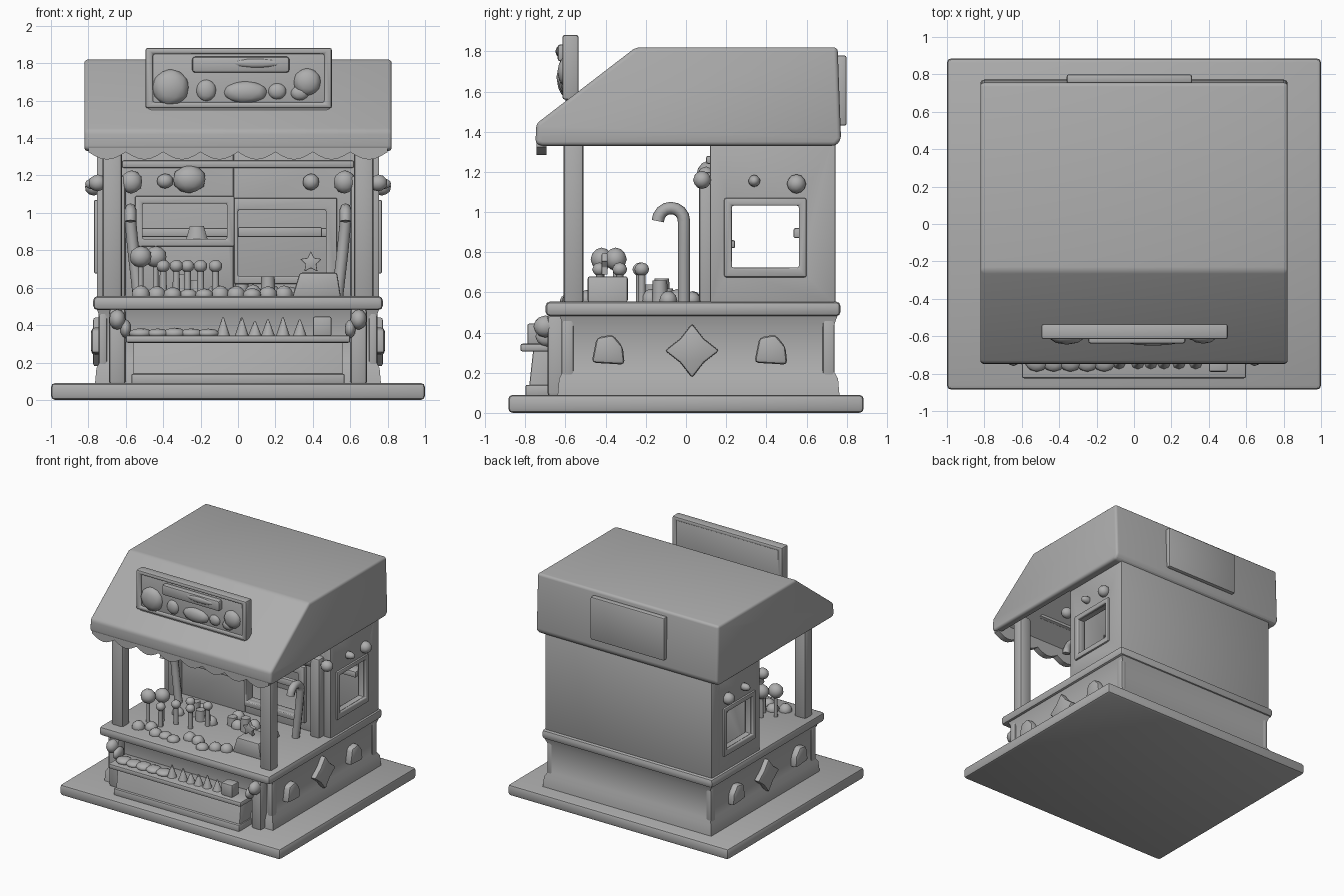
import bpy, bmesh, math, random
from mathutils import Matrix, Vector

if "Cube" in bpy.data.objects:
    bpy.data.objects.remove(bpy.data.objects["Cube"])

random.seed(4)
clay = bpy.data.materials.new("clay_grey")
clay.diffuse_color = (0.42, 0.42, 0.42, 1)
clay.use_nodes = True
clay.node_tree.nodes["Principled BSDF"].inputs["Base Color"].default_value = clay.diffuse_color


def finish(name, bm, bevel=0.0, seg=2, angle=35):
    if bevel:
        edges = [e for e in bm.edges if e.calc_face_angle(0) > 0.35]
        bmesh.ops.bevel(bm, geom=edges, offset=bevel, segments=seg, profile=0.5,
                        affect='EDGES', clamp_overlap=True)
    bmesh.ops.recalc_face_normals(bm, faces=bm.faces)
    me = bpy.data.meshes.new(name)
    bm.to_mesh(me)
    bm.free()
    for p in me.polygons:
        p.use_smooth = True
    me.set_sharp_from_angle(angle=math.radians(angle))
    me.materials.append(clay)
    ob = bpy.data.objects.new(name, me)
    bpy.context.collection.objects.link(ob)
    return ob


def box(name, x0, x1, y0, y1, z0, z1, bevel=0.01):
    bm = bmesh.new()
    m = Matrix.Translation(((x0 + x1) / 2, (y0 + y1) / 2, (z0 + z1) / 2)) @ \
        Matrix.Diagonal((x1 - x0, y1 - y0, z1 - z0, 1))
    bmesh.ops.create_cube(bm, size=1, matrix=m)
    return finish(name, bm, bevel)


def prism(name, pts, axis, d0, d1, bevel=0.0, seg=2):
    """Extrude a 2D profile along x (pts = y,z) or y (pts = x,z)."""
    bm = bmesh.new()
    put = (lambda p, d: (d, p[0], p[1])) if axis == 'x' else (lambda p, d: (p[0], d, p[1]))
    a = [bm.verts.new(put(p, d0)) for p in pts]
    b = [bm.verts.new(put(p, d1)) for p in pts]
    bm.faces.new(a)
    bm.faces.new(b[::-1])
    for i in range(len(pts)):
        j = (i + 1) % len(pts)
        bm.faces.new((a[i], a[j], b[j], b[i]))
    bmesh.ops.recalc_face_normals(bm, faces=bm.faces)
    return finish(name, bm, bevel, seg)


def ring(name, axis, outer, inner, d0, d1, bevel=0.008):
    """Rectangular wall with a rectangular opening; rects are (u0, u1, z0, z1)."""
    bm = bmesh.new()
    put = (lambda u, z, d: (d, u, z)) if axis == 'x' else (lambda u, z, d: (u, d, z))
    corners = lambda r: [(r[0], r[2]), (r[1], r[2]), (r[1], r[3]), (r[0], r[3])]
    v = [[bm.verts.new(put(u, z, d)) for u, z in corners(r)]
         for r, d in ((outer, d0), (inner, d0), (inner, d1), (outer, d1))]
    for k in range(4):
        n = v[(k + 1) % 4]
        for i in range(4):
            j = (i + 1) % 4
            bm.faces.new((v[k][i], v[k][j], n[j], n[i]))
    bmesh.ops.recalc_face_normals(bm, faces=bm.faces)
    return finish(name, bm, bevel)


def lump(name, c, s, shape='ball', rot=(0, 0, 0)):
    """Small sweet: s = half sizes."""
    bm = bmesh.new()
    if shape == 'ball':
        bmesh.ops.create_icosphere(bm, subdivisions=2, radius=1)
    else:
        top = {'cone': 0.12, 'drop': 0.62, 'jar': 0.9}[shape]
        bmesh.ops.create_cone(bm, cap_ends=True, segments=8, radius1=1, radius2=top, depth=2)
    m = Matrix.Translation(c) @ Matrix.Rotation(rot[0], 4, 'X') @ \
        Matrix.Rotation(rot[1], 4, 'Y') @ Matrix.Diagonal((*s, 1))
    bmesh.ops.transform(bm, matrix=m, verts=bm.verts)
    return finish(name, bm, angle=50)


def star(cu, cz, r, n=4, k=0.62):
    return [(cu + (r if i % 2 == 0 else r * k) * math.cos(math.pi * i / n + math.pi / 2),
             cz + (r if i % 2 == 0 else r * k) * math.sin(math.pi * i / n + math.pi / 2))
            for i in range(2 * n)]


# Ground slab and counter with flared foot and lip
box("base_slab", -1, 1, -0.885, 0.885, 0, 0.09, 0.022)
bm = bmesh.new()
prev = None
for z, g in ((0.08, 0.03), (0.17, 0.022), (0.21, 0.0), (0.43, 0.0), (0.50, 0.025)):
    cur = [bm.verts.new((sx * (0.735 + g), y, z)) for sx, y in
           ((-1, -0.61 - g), (1, -0.61 - g), (1, 0.735 + g), (-1, 0.735 + g))]
    if prev:
        for i in range(4):
            bm.faces.new((prev[i], prev[(i + 1) % 4], cur[(i + 1) % 4], cur[i]))
    prev = cur
finish("counter_body", bm)
box("counter_top", -0.775, 0.775, -0.70, 0.77, 0.48, 0.555, 0.025)

# Front display shelf
prism("display_step", [(-0.60, 0.08), (-0.80, 0.08), (-0.78, 0.14), (-0.76, 0.32), (-0.60, 0.32)],
      'x', -0.56, 0.56, 0.008)
box("display_step_foot", -0.57, 0.57, -0.80, -0.60, 0.08, 0.14)
box("display_tray", -0.60, 0.60, -0.825, -0.60, 0.305, 0.345, 0.012)

# Side posts, brackets, walls, windows and ornaments
for s, side in ((-1, "left"), (1, "right")):
    def sx(a, b):
        return sorted((s * a, s * b))
    box(side + "_front_post", *sx(0.62, 0.725), -0.61, -0.51, 0.54, 1.42, 0.02)
    box(side + "_counter_leg", *sx(0.60, 0.69), -0.69, -0.58, 0.08, 0.49, 0.02)
    lump(side + "_leg_scroll", (s * 0.645, -0.70, 0.43), (0.045, 0.06, 0.055))
    lump(side + "_shelf_knob", (s * 0.60, -0.69, 0.38), (0.03, 0.06, 0.05))
    for y, nm in ((-0.60, "front"), (0.70, "back")):
        box(f"{side}_{nm}_corner_strip", *sx(0.70, 0.745), y - 0.02, y + 0.04, 0.15, 0.48, 0.012)
    # side wall with see-through window and raised trim
    ring(side + "_wall", 'x', (0.12, 0.74, 0.54, 1.38), (0.225, 0.565, 0.72, 1.035),
         *sx(0.69, 0.755))
    ring(side + "_window_trim", 'x', (0.19, 0.60, 0.675, 1.07), (0.228, 0.562, 0.723, 1.032),
         *sx(0.74, 0.77), 0.01)
    box(side + "_wall_pilaster", *sx(0.60, 0.69), 0.065, 0.15, 0.54, 1.20, 0.02)
    for y, z, r in ((0.55, 1.14, 0.048), (0.34, 1.155, 0.03), (0.08, 1.16, 0.045)):
        lump(side + "_wall_sweet", (s * (0.77 if y > 0.1 else 0.75), y, z), (0.05, r, r))
    # applied sweets on the counter side
    prism(side + "_star_sweet", star(0.03, 0.31, 0.135), 'x', *sx(0.70, 0.775), 0.012)
    for y in (-0.385, 0.425):
        bmname = side + "_drop_sweet"
        prism(bmname, [(y - 0.085, 0.25), (y + 0.08, 0.24), (y + 0.07, 0.33), (y + 0.02, 0.39),
                       (y - 0.06, 0.375)], 'x', *sx(0.70, 0.785), 0.02)
    # candy cane
    cu = bpy.data.curves.new(side + "_candy_cane", 'CURVE')
    cu.dimensions = '3D'
    cu.bevel_depth, cu.bevel_resolution, cu.use_fill_caps = 0.031, 2, True
    path = [(s * 0.53, -0.01, 0.54), (s * 0.56, -0.01, 0.8)]
    path += [(s * 0.575, -0.075 + 0.065 * math.cos(t), 0.955 + 0.065 * math.sin(t))
             for t in (math.pi * i / 8 for i in range(9))]
    sp = cu.splines.new('POLY')
    sp.points.add(len(path) - 1)
    for p, co in zip(sp.points, path):
        p.co = (*co, 1)
    sp.use_smooth = True
    cu.materials.append(clay)
    bpy.context.collection.objects.link(bpy.data.objects.new(cu.name, cu))
    lump(side + "_front_wall_ball", (s * 0.57, 0.10, 1.165), (0.06, 0.05, 0.062))

# Back wall, front wall with two openings, shelves
box("back_wall", -0.755, 0.755, 0.63, 0.745, 0.54, 1.38)
ring("front_wall_left", 'y', (-0.70, -0.025, 0.54, 1.38), (-0.51, -0.06, 0.86, 1.05), 0.13, 0.2)
ring("front_wall_right", 'y', (-0.025, 0.70, 0.54, 1.38), (0.0, 0.47, 0.66, 1.015), 0.13, 0.2)
ring("left_opening_trim", 'y', (-0.55, -0.02, 0.82, 1.09), (-0.51, -0.06, 0.86, 1.05), 0.10, 0.16)
ring("right_opening_trim", 'y', (-0.02, 0.53, 0.62, 1.08), (0.0, 0.47, 0.66, 1.015), 0.10, 0.16)
box("inner_shelf", -0.69, 0.69, 0.535, 0.64, 0.87, 0.92)
box("opening_sill", -0.52, -0.05, 0.10, 0.245, 0.82, 0.86)
box("right_opening_bar", 0.0, 0.45, 0.13, 0.17, 0.87, 0.925)
box("wall_moulding", -0.62, 0.62, 0.10, 0.15, 1.24, 1.28)
lump("window_sweet", (-0.22, 0.17, 0.89), (0.06, 0.04, 0.04), 'drop')
lump("wall_blob", (-0.26, 0.11, 1.18), (0.09, 0.06, 0.075))
lump("wall_blob_small", (-0.39, 0.12, 1.17), (0.045, 0.04, 0.04))
lump("wall_ball_right", (0.39, 0.12, 1.165), (0.045, 0.045, 0.045))

# Roof: sloped front, hollow over the counter
roof = prism("roof", [(-0.715, 1.33), (-0.75, 1.34), (-0.745, 1.44), (-0.25, 1.82), (0.755, 1.82),
                      (0.772, 1.36), (0.745, 1.33)], 'x', -0.822, 0.822, 0.03, 3)
cut = prism("roof_cutter", [(-0.70, 1.2), (-0.70, 1.40), (-0.24, 1.75), (0.13, 1.75), (0.13, 1.2)],
            'x', -0.765, 0.765)
cut.hide_render = True
mod = roof.modifiers.new("hollow", 'BOOLEAN')
mod.operation, mod.object, mod.solver = 'DIFFERENCE', cut, 'EXACT'
bpy.context.view_layer.objects.active = roof
bpy.ops.object.modifier_apply(modifier=mod.name)
roof.data.set_sharp_from_angle(angle=math.radians(35))
bpy.data.objects.remove(cut)

# Scalloped valance
n, w = 8, 0.80
pts = [(w, 1.40), (-w, 1.40)]
for i in range(n):
    for t in range(6):
        pts.append((-w + 2 * w * (i + t / 6) / n, 1.325 - 0.04 * math.sin(math.pi * t / 6)))
pts.append((w, 1.325))
prism("valance", pts, 'y', -0.745, -0.695)

# Sign board with raised rim and sweets
box("sign_board", -0.485, 0.495, -0.60, -0.54, 1.50, 1.875, 0.02)
ring("sign_rim", 'y', (-0.495, 0.502, 1.56, 1.882), (-0.455, 0.462, 1.59, 1.85), -0.615, -0.535, 0.012)
box("sign_bar", -0.245, 0.275, -0.64, -0.58, 1.75, 1.835, 0.015)
lump("sign_bow", (0.10, -0.635, 1.80), (0.13, 0.015, 0.025))
for x, z, a, b, d in ((-0.36, 1.67, 0.10, 0.10, 0.05), (-0.17, 1.655, 0.055, 0.06, 0.03),
                      (0.04, 1.645, 0.12, 0.06, 0.04), (0.21, 1.65, 0.05, 0.045, 0.03),
                      (0.37, 1.70, 0.075, 0.075, 0.045), (0.33, 1.64, 0.05, 0.04, 0.03)):
    lump("sign_sweet", (x, -0.595, z), (a, d, b))

# Plate on the back of the roof
box("back_plate", -0.36, 0.31, 0.75, 0.80, 1.43, 1.78, 0.012)

# Sweets on the display tray
for x, h in ((-0.08, 0.1), (0.02, 0.1), (0.09, 0.08), (0.16, 0.09), (0.24, 0.1), (0.33, 0.09)):
    lump("tray_cone", (x, -0.74, 0.34 + h / 2), (0.038, 0.038, h / 2), 'cone')
box("tray_box", 0.40, 0.50, -0.79, -0.70, 0.34, 0.445)
for i in range(5):
    lump("tray_mound", (-0.52 + 0.09 * i, -0.73, 0.355), (0.065, 0.06, random.uniform(0.025, 0.04)))

# Sweets on the counter top
prism("counter_chest", [(0.29, 0.55), (0.55, 0.55), (0.53, 0.68), (0.33, 0.68)], 'y', -0.49, -0.29, 0.012)
prism("chest_star", star(0.39, 0.735, 0.06, 5, 0.5), 'y', -0.42, -0.39, 0.004)
for x, y in ((-0.52, -0.42), (-0.44, -0.35)):
    lump("big_ball", (x, y, 0.765), (0.06, 0.055, 0.058))
    lump("ball_stick", (x, y, 0.64), (0.015, 0.015, 0.09), 'jar')
for x, y in ((-0.40, -0.43), (-0.33, -0.33), (-0.27, -0.23), (-0.20, -0.33), (-0.12, -0.22)):
    lump("small_ball", (x, y, 0.715), (0.037, 0.037, 0.034))
    lump("small_stick", (x, y, 0.62), (0.02, 0.02, 0.075), 'jar')
for x, y, h in ((-0.30, -0.12, 0.12), (-0.22, -0.17, 0.09), (0.16, -0.13, 0.11), (0.02, -0.1, 0.07)):
    lump("jar", (x, y, 0.55 + h / 2), (0.04, 0.04, h / 2), 'jar')
for i in range(10):
    lump("front_mound", (-0.52 + 0.085 * i, -0.56 + random.uniform(-0.03, 0.08), 0.56),
         (0.05, 0.05, random.uniform(0.03, 0.055)))
for i in range(9):
    lump("rear_mound", (-0.42 + 0.1 * i, random.uniform(-0.2, 0.07), 0.56),
         (0.05, 0.045, random.uniform(0.03, 0.06)))
